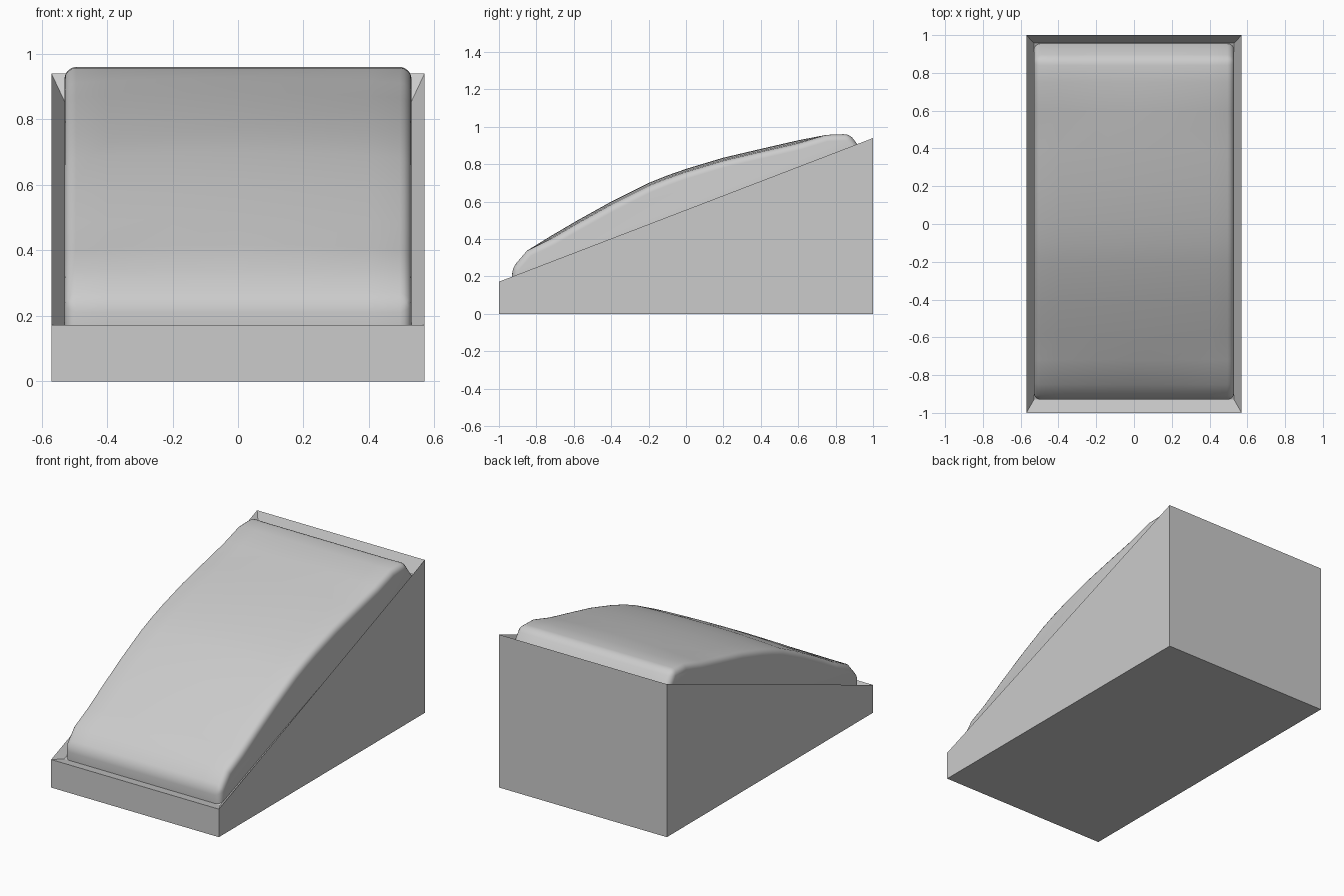
import bpy, bmesh

if "Cube" in bpy.data.objects:
    bpy.data.objects.remove(bpy.data.objects["Cube"])


def make_object(name, verts, faces):
    mesh = bpy.data.meshes.new(name)
    mesh.from_pydata(verts, [], faces)
    bm = bmesh.new()
    bm.from_mesh(mesh)
    bmesh.ops.recalc_face_normals(bm, faces=bm.faces[:])
    bm.to_mesh(mesh)
    bm.free()
    obj = bpy.data.objects.new(name, mesh)
    bpy.context.collection.objects.link(obj)
    return obj


def rect(x, y0, y1, z0, z1):
    return [(-x, y0, z0), (x, y0, z0), (x, y1, z1), (-x, y1, z1)]


# Wedge base: bottom, sloping rim, and shallow recess inside the rim
verts = (rect(0.57, -1, 1, 0, 0) + rect(0.57, -1, 1, 0.172, 0.94)
         + rect(0.53, -0.93, 0.957, 0.16, 0.855))
faces = [(0, 1, 2, 3), (8, 9, 10, 11)]
for ring in (0, 4):
    for i in range(4):
        j = (i + 1) % 4
        faces.append((ring + i, ring + j, ring + 4 + j, ring + 4 + i))
make_object("wedge_base", verts, faces)

# Pillow cap: domed side profile (y, z) lofted across x with a slight crown
profile = [(-0.93, 0.10), (-0.93, 0.245), (-0.85, 0.338), (-0.72, 0.418),
           (-0.58, 0.50), (-0.40, 0.60), (-0.20, 0.70), (-0.10, 0.74),
           (0.0, 0.775), (0.20, 0.835), (0.40, 0.882), (0.60, 0.928),
           (0.75, 0.957), (0.875, 0.962), (0.965, 0.84), (0.98, 0.78)]
stations = [-0.53, -0.4, -0.2, 0, 0.2, 0.4, 0.53]
n = len(profile)
verts, faces = [], []
for x in stations:
    for i, (y, z) in enumerate(profile):
        drop = 0.018 * (x / 0.53) ** 2 if 2 < i < n - 4 else 0
        verts.append((x, y, z - drop))
for s in range(len(stations) - 1):
    for i in range(n):
        j = (i + 1) % n
        faces.append((s * n + i, s * n + j, (s + 1) * n + j, (s + 1) * n + i))
faces += [tuple(range(n)), tuple(range((len(stations) - 1) * n, len(stations) * n))]
cap = make_object("pillow_cap", verts, faces)

# Soft rounded border
bevel = cap.modifiers.new("soft_edges", 'BEVEL')
bevel.width = 0.035
bevel.segments = 4
bevel.limit_method = 'ANGLE'
bevel.angle_limit = 0.6

bpy.ops.object.select_all(action='DESELECT')
cap.select_set(True)
bpy.context.view_layer.objects.active = cap
bpy.ops.object.modifier_apply(modifier=bevel.name)
bpy.ops.object.shade_smooth_by_angle(angle=0.7)
